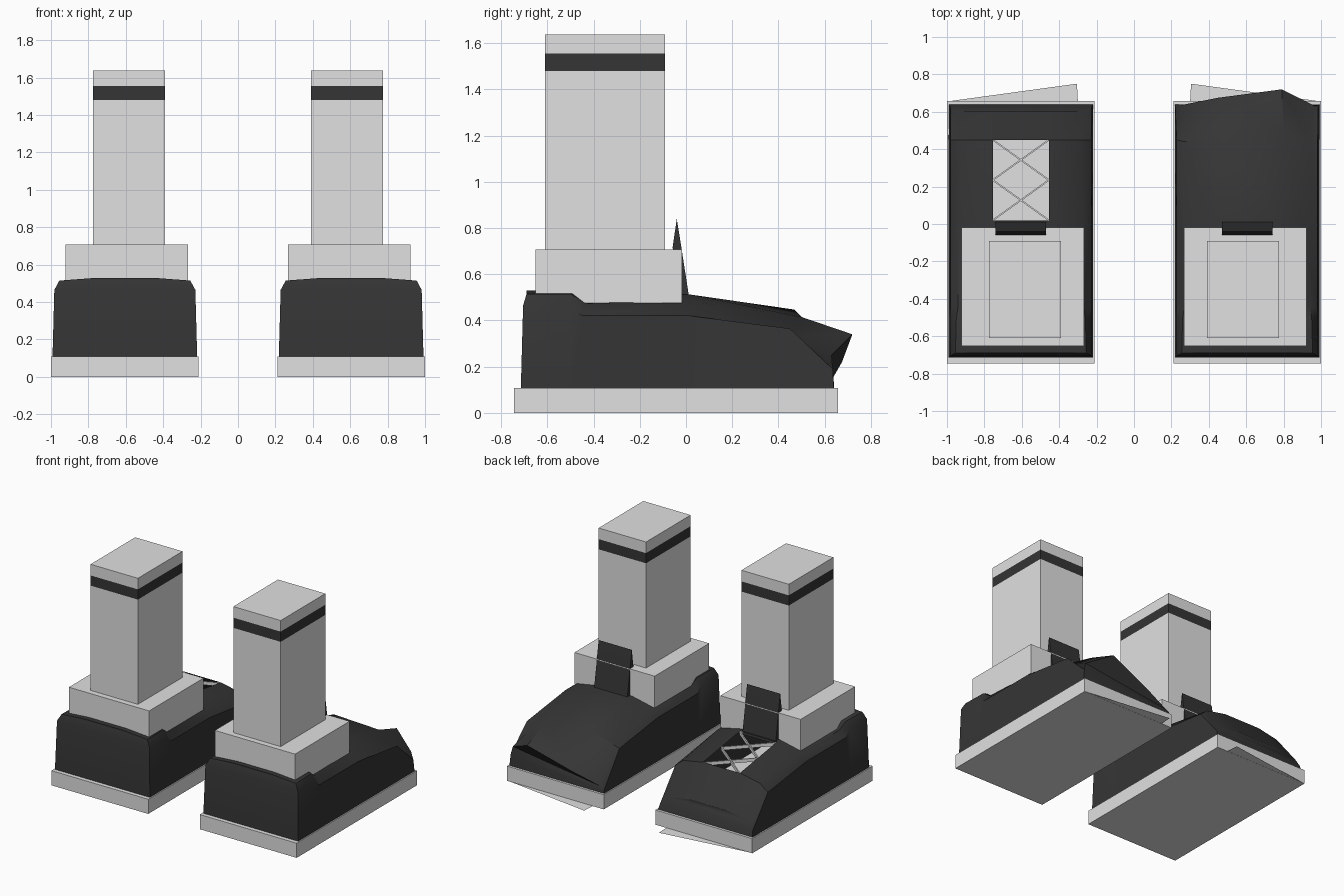
import bpy, bmesh
from mathutils import Vector

if "Cube" in bpy.data.objects:
    bpy.data.objects.remove(bpy.data.objects["Cube"])


def material(name, value):
    m = bpy.data.materials.new(name)
    m.diffuse_color = (value, value, value, 1)
    m.use_nodes = True
    m.node_tree.nodes["Principled BSDF"].inputs["Base Color"].default_value = m.diffuse_color
    return m


WHITE = material("off_white", 0.75)
BLACK = material("charcoal", 0.035)


def make(name, verts, faces, mats, rule=None, smooth=False):
    me = bpy.data.meshes.new(name)
    me.from_pydata(verts, [], faces)
    bm = bmesh.new()
    bm.from_mesh(me)
    bmesh.ops.recalc_face_normals(bm, faces=bm.faces)
    bm.to_mesh(me)
    bm.free()
    ob = bpy.data.objects.new(name, me)
    bpy.context.collection.objects.link(ob)
    for m in mats:
        me.materials.append(m)
    if rule:
        for p in me.polygons:
            p.material_index = rule(p.center)
    if smooth:
        bpy.context.view_layer.objects.active = ob
        ob.select_set(True)
        bpy.ops.object.shade_smooth_by_angle(angle=0.6)
        ob.select_set(False)
    return ob


def tower(name, x0, x1, y0, y1, levels, mats, rule=None):
    """Rectangular block with a ring of vertices at each level."""
    verts, faces = [], []
    for z in levels:
        verts += [(x0, y0, z), (x1, y0, z), (x1, y1, z), (x0, y1, z)]
    for r in range(len(levels) - 1):
        for i in range(4):
            a, b = r * 4 + i, r * 4 + (i + 1) % 4
            faces.append((a, b, b + 4, a + 4))
    n = len(verts)
    faces += [(3, 2, 1, 0), (n - 4, n - 3, n - 2, n - 1)]
    return make(name, verts, faces, mats, rule)


# base y, top y, shoulder half width, shoulder z, middle z
STATIONS = [(-.715, -.69, .35, .515, .53),
            (-.50, -.50, .345, .515, .53),
            (-.46, -.44, .335, .472, .52),
            (-.01, .02, .335, .472, .512),
            (.45, .45, .315, .415, .447),
            (.64, .605, .355, .20, .23)]


def upper(name, cx, s, twisted):
    """Shoe body; s is the direction of the outer side."""
    verts, faces = [], []
    for yb, yt, sh, zs, zm in STATIONS:
        ym = yb + .4 * (yt - yb)
        half = [(.387, yb, .10), (.377, ym, zs - .05), (sh, yt, zs), (.15, yt, zm)]
        verts += [(cx + s * u, y, z) for u, y, z in half]
        verts += [(cx - s * u, y, z) for u, y, z in reversed(half)]
    last = len(STATIONS) - 1
    if twisted:
        # toe pulled up and outward into a skewed peak
        pulled = {(4, 2): (.94, .45, .33), (4, 3): (.80, .50, .415),
                  (4, 4): (.45, .47, .447), (4, 5): (.27, .44, .37),
                  (5, 1): (.985, .635, .19), (5, 2): (.97, .63, .25),
                  (5, 3): (.79, .72, .34), (5, 4): (.45, .675, .22),
                  (5, 5): (.25, .635, .15), (5, 6): (.22, .64, .13),
                  (3, 2): (.90, 0, .485)}
        for (r, c), p in pulled.items():
            verts[r * 8 + c] = p
    for r in range(last):
        for c in range(7):
            if r == 3 and c == 3 and not twisted:
                continue  # lace opening
            a = r * 8 + c
            faces.append((a, a + 1, a + 9, a + 8))
    # heel and toe walls as strips
    for r in (0, last):
        for c in range(3):
            a, b = r * 8 + c, r * 8 + 7 - c
            faces.append((a, a + 1, b - 1, b))
    return make(name, verts, faces, [BLACK], smooth=True)


def lace(name, a, b):
    """Thin upright ribbon between two points."""
    a, b = Vector(a), Vector(b)
    side = (b - a).cross(Vector((0, 0, 1))).normalized() * .004
    up = Vector((0, 0, .025))
    v = [p + d for p in (a, b) for d in (-side, side, side + up, up - side)]
    f = [(0, 1, 2, 3), (4, 5, 6, 7)] + [(i, (i + 1) % 4, (i + 1) % 4 + 4, i + 4) for i in range(4)]
    make(name, v, f, [WHITE])


for s, label in ((-1, "left"), (1, "right")):
    # sole with the loose flap under the toe
    cx = s * .605
    tower(label + "_sole", cx - .395, cx + .395, -.745, .657, (0, .108), [WHITE])
    make(label + "_sole_flap", [(s, .655, .001), (s * .30, .655, .001), (s * .305, .75, .001)],
         [(0, 1, 2)], [WHITE])

    upper(label + "_shoe_upper", cx, s, s > 0)

    # folded sock collar and sock leg with a dark band
    cc = s * .595
    tower(label + "_sock_collar", cc - .327, cc + .327, -.652, -.018, (.475, .708), [WHITE])
    lc = s * .582
    tower(label + "_sock_leg", lc - .193, lc + .193, -.61, -.09, (.60, 1.48, 1.555, 1.637),
          [WHITE, BLACK], lambda c: int(1.49 < c.z < 1.55))

    # tongue: thin pointed wedge standing against the collar
    profile = [(.015, .49), (-.03, .78), (-.04, .84), (-.058, .715), (-.015, .49)]
    t0, t1 = s * .47, s * .74
    n = len(profile)
    tv = [(x, y, z) for x in (t0, t1) for y, z in profile]
    tf = [tuple(range(n)), tuple(range(n, 2 * n))]
    tf += [(i, (i + 1) % n, (i + 1) % n + n, i + n) for i in range(n)]
    make(label + "_tongue", tv, tf, [BLACK])

# two crossed pairs of laces over the opening
for i in range(2):
    y0, y1 = .02 + i * .215, .235 + i * .215
    z0, z1 = .485 - i * .032, .453 - i * .032
    lace("lace_%d_a" % i, (-.755, y0, z0), (-.455, y1, z1))
    lace("lace_%d_b" % i, (-.455, y0, z0), (-.755, y1, z1))
